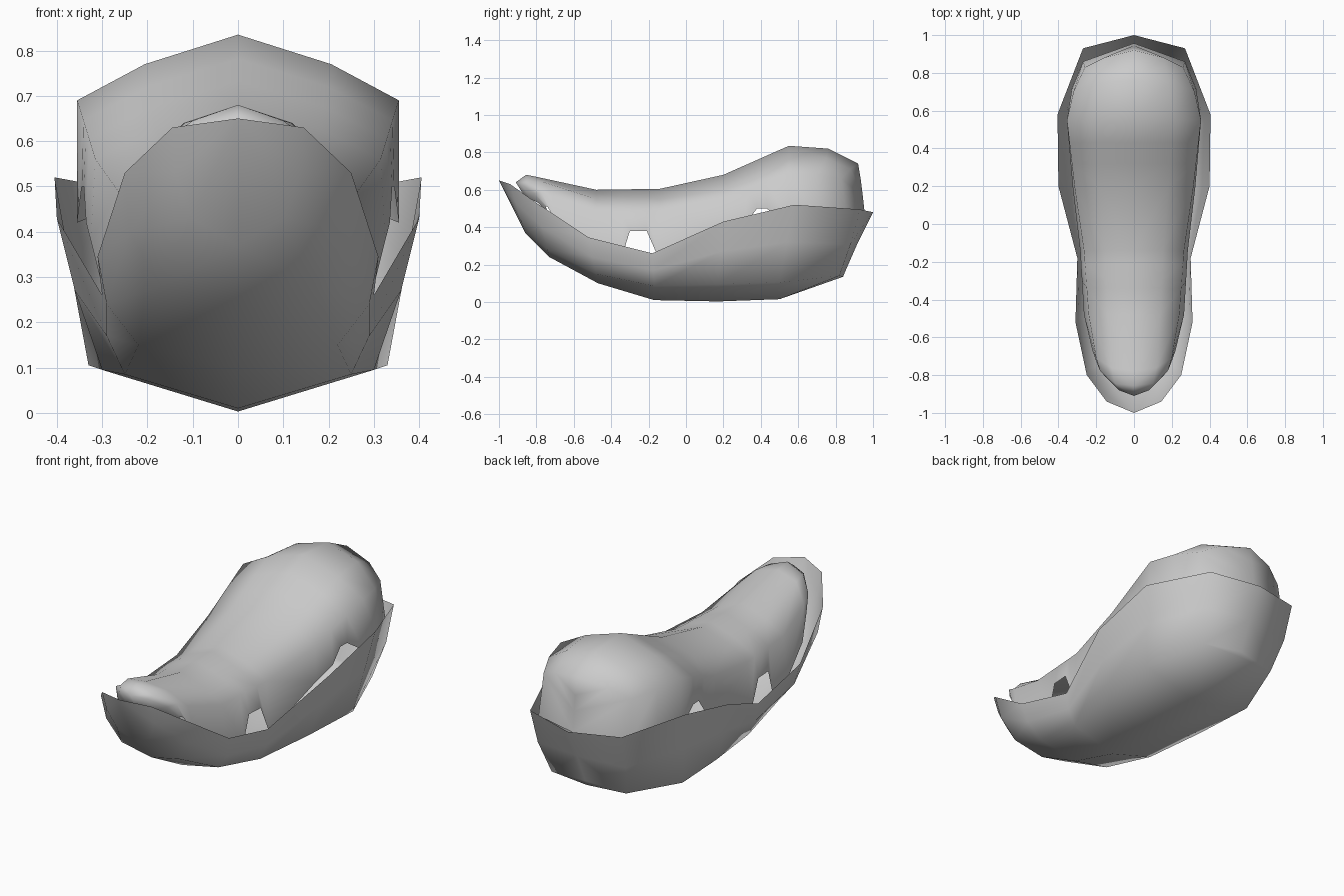
import bpy, bmesh

if "Cube" in bpy.data.objects:
    bpy.data.objects.remove(bpy.data.objects["Cube"])


def loft(name, stations):
    """Skin half cross-sections (centre line to edge), mirror across x and weld."""
    bm = bmesh.new()
    rows = [[bm.verts.new(p) for p in st] for st in stations]
    for a, b in zip(rows, rows[1:]):
        for i in range(len(a) - 1):
            bm.faces.new((a[i], a[i + 1], b[i + 1], b[i]))
    bmesh.ops.remove_doubles(bm, verts=bm.verts[:], dist=0.001)
    dup = bmesh.ops.duplicate(bm, geom=bm.verts[:] + bm.edges[:] + bm.faces[:])["geom"]
    for v in dup:
        if isinstance(v, bmesh.types.BMVert):
            v.co.x *= -1
    bmesh.ops.reverse_faces(bm, faces=[f for f in dup if isinstance(f, bmesh.types.BMFace)])
    bmesh.ops.remove_doubles(bm, verts=bm.verts[:], dist=0.001)
    bmesh.ops.recalc_face_normals(bm, faces=bm.faces[:])
    # outward: the widest face must look away from the middle
    f = max(bm.faces, key=lambda f: f.calc_center_median().x)
    if f.normal.x < 0:
        bmesh.ops.reverse_faces(bm, faces=bm.faces[:])
    me = bpy.data.meshes.new(name)
    bm.to_mesh(me)
    bm.free()
    me.shade_smooth()
    ob = bpy.data.objects.new(name, me)
    bpy.context.collection.objects.link(ob)
    return ob


# Lower hull: keel, chine, side, rim
tip = (0, -1, .65)
stern = (0, .84, .135)
loft("lower_shell", [
    [tip] * 4,
    [(0, -.86, .37), (.10, -.88, .43), (.14, -.91, .53), (.145, -.94, .63)],
    [(0, -.73, .24), (.17, -.74, .28), (.24, -.77, .40), (.25, -.80, .53)],
    [(0, -.47, .10), (.22, -.48, .15), (.29, -.50, .24), (.31, -.52, .345)],
    [(0, -.17, .01), (.25, -.17, .085), (.29, -.175, .17), (.30, -.18, .26)],
    [(0, .17, .003), (.30, .17, .095), (.36, .19, .27), (.40, .20, .43)],
    [(0, .50, .015), (.33, .50, .105), (.37, .54, .32), (.405, .58, .52)],
    [stern, (.22, .82, .14), (.26, .88, .31), (.27, .93, .495)],
    [stern, (0, .85, .16), (0, .92, .32), (0, 1, .48)],
])


# Upper cover: ridge, crown, shoulder, lower edge (with small side notches)
def cover(y, top, sx, sz, lx, lz):
    return [(0, y, top), (sx * .58, y, top - (top - sz) * .45), (sx, y, sz), (lx, y, lz)]


def between(a, b, y, low):
    """Extra station on the line from a to b with its own lower edge height."""
    t = (y - a[0]) / (b[0] - a[0])
    s = [p + (q - p) * t for p, q in zip(a, b)]
    s[5] = low
    return cover(*s)


A = (-.48, .60, .24, .49, .265, .27)
B = (-.14, .605, .265, .49, .285, .22)
C = (.20, .68, .315, .56, .325, .38)
D = (.55, .835, .355, .69, .355, .42)
loft("upper_cover", [
    [(0, -.86, .56), (.08, -.83, .55), (.13, -.79, .53), (.17, -.74, .48)],
    [(0, -.91, .64), (.08, -.88, .63), (.15, -.81, .58), (.18, -.75, .51)],
    [(0, -.855, .68), (.10, -.845, .645), (.18, -.775, .59), (.195, -.74, .51)],
    [(0, -.78, .665), (.12, -.76, .64), (.20, -.71, .56), (.22, -.67, .38)],
    cover(*A),
    between(A, B, -.34, .25),
    between(A, B, -.30, .38),
    between(A, B, -.21, .38),
    cover(*B),
    cover(*C),
    between(C, D, .32, .42),
    between(C, D, .38, .50),
    between(C, D, .43, .50),
    cover(*D),
    [(0, .76, .82), (.18, .75, .77), (.32, .70, .68), (.33, .71, .43)],
    [(0, .92, .74), (.16, .88, .71), (.26, .83, .66), (.27, .86, .44)],
    [(0, .92, .74), (0, .935, .65), (0, .945, .57), (0, .957, .46)],
])
